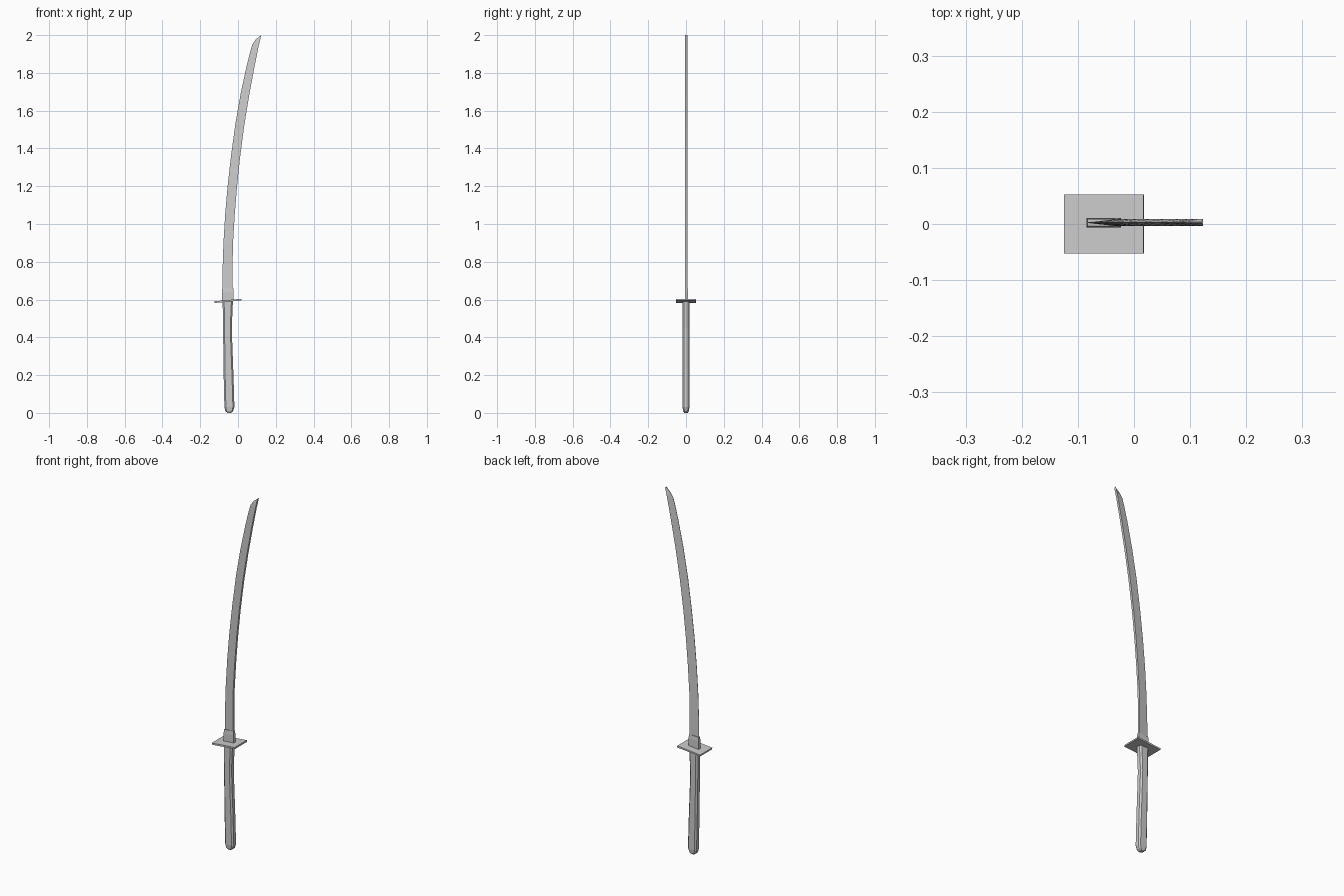
import bpy, bmesh
from mathutils import Vector


def loft(name, sections):
    """Skin a list of equal-length point loops and cap both ends."""
    bm = bmesh.new()
    loops = [[bm.verts.new(p) for p in s] for s in sections]
    n = len(loops[0])
    for a, b in zip(loops, loops[1:]):
        for i in range(n):
            j = (i + 1) % n
            bm.faces.new((a[i], a[j], b[j], b[i]))
    bm.faces.new(loops[0][::-1])
    bm.faces.new(loops[-1])
    bmesh.ops.recalc_face_normals(bm, faces=bm.faces)
    mesh = bpy.data.meshes.new(name)
    bm.to_mesh(mesh)
    bm.free()
    obj = bpy.data.objects.new(name, mesh)
    bpy.context.collection.objects.link(obj)
    return obj


def octagon(x0, x1, half_y, z, cut):
    """Chamfered rectangle across the handle."""
    h, c = half_y, cut
    return [(x0 + c, -h, z), (x1 - c, -h, z), (x1, -h + c, z), (x1, h - c, z),
            (x1 - c, h, z), (x0 + c, h, z), (x0, h - c, z), (x0, -h + c, z)]


def box_loop(x0, x1, y0, y1, z0, z1):
    """Rectangle with its height sloping from z0 at x0 to z1 at x1."""
    return [(x0, y0, z0), (x1, y0, z1), (x1, y1, z1), (x0, y1, z0)]


BLADE_Y = 0.0025  # blade sits slightly behind the centre plane

# Curved blade: sharp convex edge, flat concave spine
# edge x, edge z, spine x, spine z
profile = [(-0.083, 0.60, -0.027, 0.60), (-0.082, 0.75, -0.029, 0.75),
           (-0.077, 0.90, -0.027, 0.89), (-0.068, 1.05, -0.018, 1.04),
           (-0.055, 1.20, -0.006, 1.19), (-0.037, 1.36, 0.010, 1.345),
           (-0.014, 1.53, 0.032, 1.515), (0.014, 1.69, 0.058, 1.675),
           (0.044, 1.83, 0.084, 1.815), (0.064, 1.91, 0.101, 1.90),
           (0.076, 1.951, 0.110, 1.945), (0.093, 1.976, 0.115, 1.965),
           (0.121, 1.999, 0.123, 2.0)]
sections = []
for ex, ez, sx, sz in profile:
    e, s = Vector((ex, BLADE_Y, ez)), Vector((sx, BLADE_Y, sz))
    t = Vector((0, 0.0065, 0))
    f = Vector((0, 0.0008, 0))
    sections.append([e - f, s - t, s + t, e + f])
loft("blade", sections)

# Collar between guard and blade, tapering upward
loft("blade_collar", [
    box_loop(-0.085, -0.023, -0.006, 0.011, 0.59, 0.595),
    box_loop(-0.085, -0.023, -0.006, 0.011, 0.638, 0.642),
    box_loop(-0.083, -0.026, -0.004, 0.009, 0.66, 0.664)])

# Thin tilted guard plate
loft("guard", [
    box_loop(-0.124, 0.018, -0.053, 0.053, 0.582, 0.595),
    box_loop(-0.125, 0.017, -0.053, 0.053, 0.591, 0.604)])

# Faceted handle with a rounded butt
handle = [(-0.055, -0.037, 0.010, 0.0, 0.004),
          (-0.067, -0.026, 0.015, 0.009, 0.006),
          (-0.072, -0.019, 0.018, 0.030, 0.008),
          (-0.076, -0.024, 0.018, 0.200, 0.008),
          (-0.078, -0.030, 0.018, 0.360, 0.008),
          (-0.080, -0.033, 0.018, 0.450, 0.008),
          (-0.081, -0.027, 0.018, 0.590, 0.008)]
loft("handle", [octagon(a, b, h, z, c) for a, b, h, z, c in handle])
